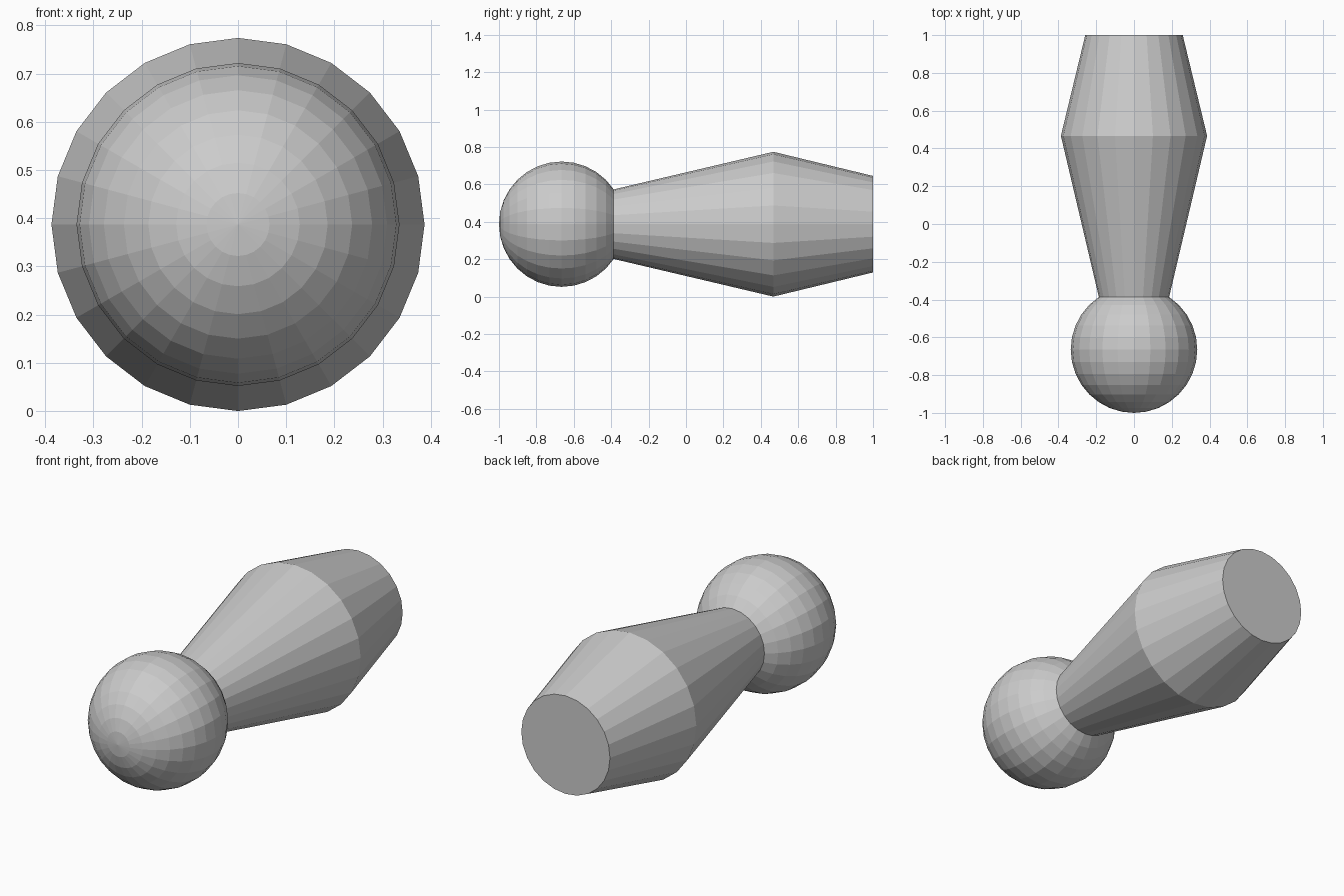
import bpy, bmesh, math

cube = bpy.data.objects.get("Cube")
if cube:
    bpy.data.objects.remove(cube, do_unlink=True)

SIDES = 24
RADIUS = 0.335          # ball radius
BALL_Y = -1 + RADIUS    # ball centre
AXIS_Z = 0.387          # height of the long axis

grey = bpy.data.materials.new("plain grey")
grey.use_nodes = True
colour = (0.6, 0.6, 0.6, 1)
grey.diffuse_color = colour
grey.node_tree.nodes["Principled BSDF"].inputs["Base Color"].default_value = colour

# Profile as (y, radius): ball rings from the front pole to the neck, then the handle
profile = []
for i in range(1, 14):
    a = math.pi * i / 16
    profile.append((BALL_Y - RADIUS * math.cos(a), RADIUS * math.sin(a)))
profile += [(0.467, 0.387), (1.0, 0.258)]

# Turn the profile around the y axis
bm = bmesh.new()
rings = []
for y, r in profile:
    rings.append([bm.verts.new((r * math.sin(t), y, AXIS_Z + r * math.cos(t)))
                  for t in (math.tau * k / SIDES for k in range(SIDES))])
tip = bm.verts.new((0, -1, AXIS_Z))
for k in range(SIDES):
    n = (k + 1) % SIDES
    bm.faces.new((tip, rings[0][k], rings[0][n]))
    for a, b in zip(rings, rings[1:]):
        bm.faces.new((a[k], b[k], b[n], a[n]))
bm.faces.new(rings[-1])  # flat back end
bmesh.ops.recalc_face_normals(bm, faces=bm.faces)

mesh = bpy.data.meshes.new("ball_ended_handle")
bm.to_mesh(mesh)
bm.free()
mesh.materials.append(grey)
handle = bpy.data.objects.new("ball_ended_handle", mesh)
bpy.context.collection.objects.link(handle)
